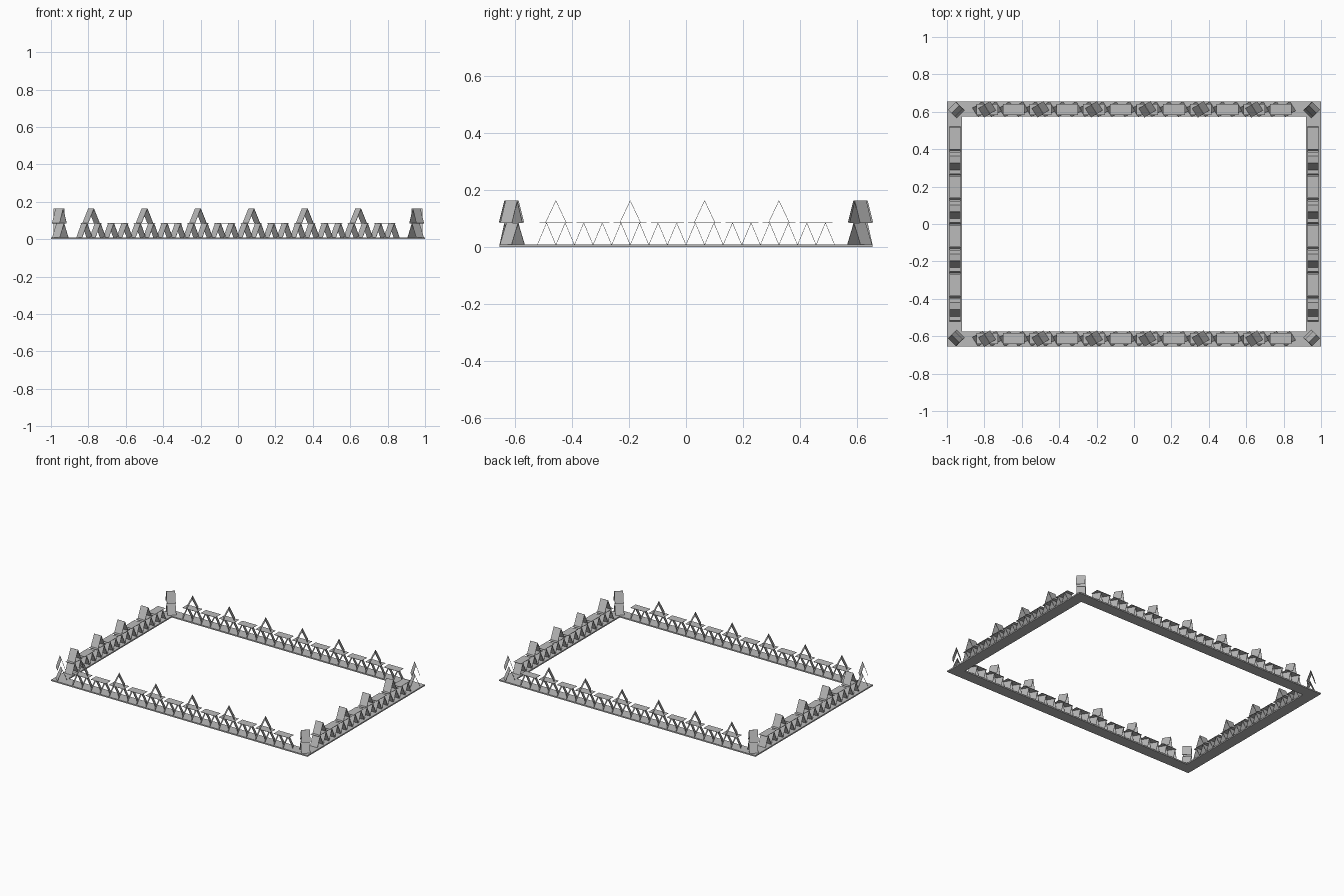
import bpy, bmesh, math
from mathutils import Matrix, Vector

if "Cube" in bpy.data.objects:
    bpy.data.objects.remove(bpy.data.objects["Cube"])

card_grey = bpy.data.materials.new("card_grey")
card_grey.diffuse_color = (0.5, 0.5, 0.5, 1)
card_grey.use_nodes = True
card_grey.node_tree.nodes["Principled BSDF"].inputs["Base Color"].default_value = card_grey.diffuse_color

BASE, MID, TOP = 0.009, 0.085, 0.163   # heights of base top, first and second storey
WIDTH, HALF, THICK = 0.058, 0.032, 0.0015


def finish(bm, name):
    bmesh.ops.recalc_face_normals(bm, faces=bm.faces)
    mesh = bpy.data.meshes.new(name)
    bm.to_mesh(mesh)
    bm.free()
    mesh.materials.append(card_grey)
    bpy.context.collection.objects.link(bpy.data.objects.new(name, mesh))


def box(bm, size, matrix):
    bmesh.ops.create_cube(bm, size=1, matrix=matrix @ Matrix.Diagonal((*size, 1)))


def tent(bm, x, y, z0, z1, turn, width=WIDTH, half=HALF):
    """Two cards leaning together, ridge along y before turning."""
    place = Matrix.Translation((x, y, (z0 + z1) / 2)) @ Matrix.Rotation(turn, 4, 'Z')
    lean = math.atan2(half, z1 - z0)
    length = math.hypot(half, z1 - z0)
    for s in (-1, 1):
        m = place @ Matrix.Translation((s * half / 2, 0, 0)) @ Matrix.Rotation(-s * lean, 4, 'Y')
        box(bm, (THICK, width, length), m)


# Base frame
bm = bmesh.new()
for s in (-1, 1):
    box(bm, (2, 0.08, BASE), Matrix.Translation((0, s * 0.615, BASE / 2)))
    box(bm, (0.08, 1.15, BASE), Matrix.Translation((s * 0.96, 0, BASE / 2)))
finish(bm, "base_frame")


def row(name, count, pitch, along, fixed, axis_turn, twist):
    """Lower tents in pairs, a flat card on each pair, upper tents on every other."""
    lower, flat, upper = bmesh.new(), bmesh.new(), bmesh.new()
    for i in range(count):
        c = (i - (count - 1) / 2) * pitch
        for d in (-pitch / 4, pitch / 4):
            x, y = along(c + d, fixed)
            tent(lower, x, y, BASE, MID, axis_turn + twist)
        x, y = along(c, fixed)
        turn = Matrix.Rotation(axis_turn, 4, 'Z')
        box(flat, (0.116, WIDTH, THICK), Matrix.Translation((x, y, MID + THICK / 2)) @ turn)
        if i % 2 == 0:
            tent(upper, x, y, MID + THICK, TOP, axis_turn + twist, half=0.036)
    finish(lower, name + "_lower_cards")
    finish(flat, name + "_flat_cards")
    finish(upper, name + "_upper_cards")


# Card rows on the four sides
for name, s in (("front", -1), ("back", 1)):
    row(name, 12, 0.1428, lambda t, f: (t, f), s * 0.613, 0, math.radians(32))
for name, s in (("left", -1), ("right", 1)):
    row(name, 8, 0.1306, lambda t, f: (f, t), s * 0.957, math.pi / 2, 0)

# Corner towers, facing the middle
bm = bmesh.new()
for sx in (-1, 1):
    for sy in (-1, 1):
        turn = sx * sy * math.pi / 4
        tent(bm, sx * 0.95, sy * 0.61, BASE, MID, turn)
        tent(bm, sx * 0.955, sy * 0.613, MID, TOP, turn, half=0.026)
finish(bm, "corner_cards")
